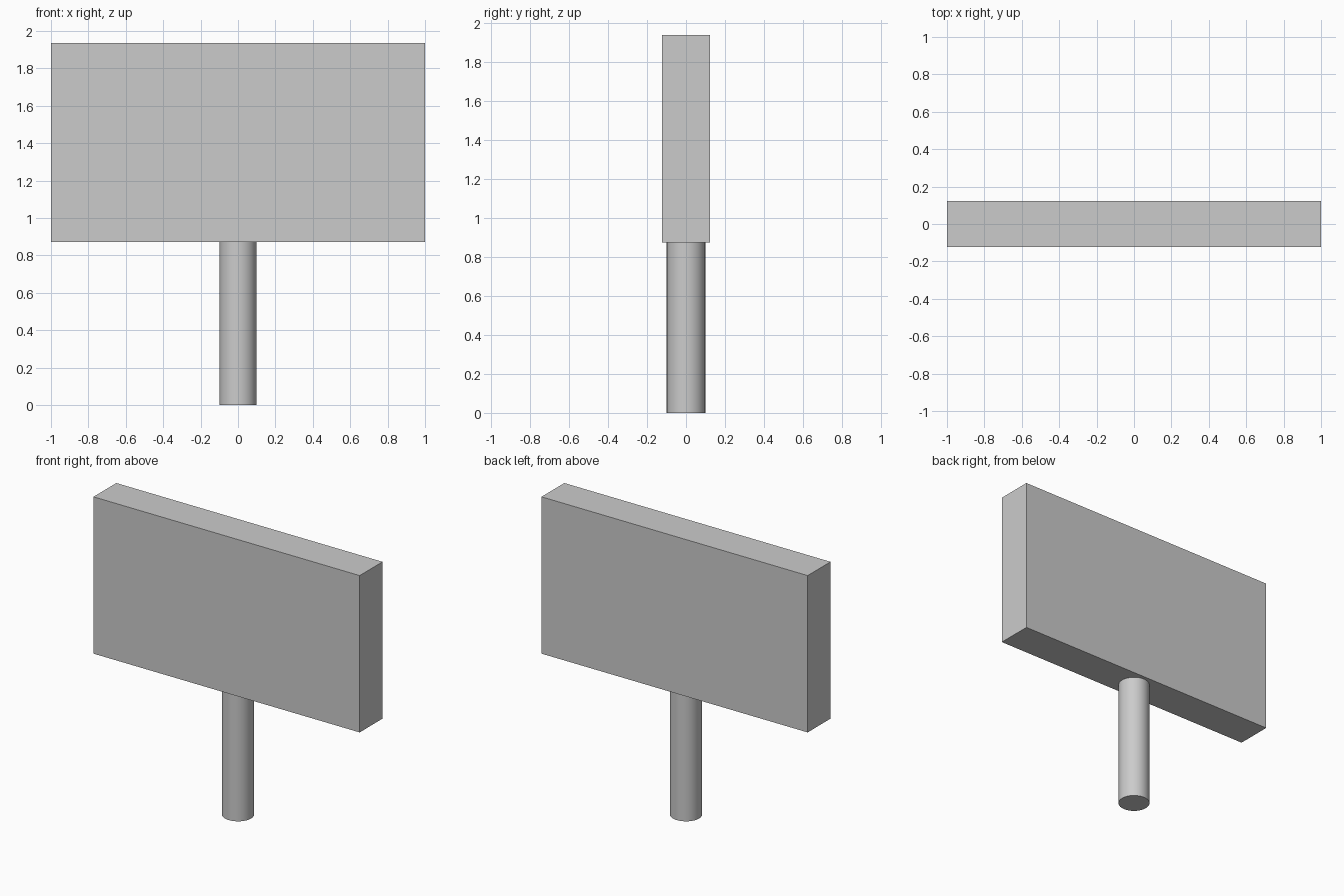
import bpy

if "Cube" in bpy.data.objects:
    bpy.data.objects.remove(bpy.data.objects["Cube"])

BOARD_BOTTOM, BOARD_TOP = 0.872, 1.937
POLE_RADIUS = 0.099

# Round support pole standing on the ground
bpy.ops.mesh.primitive_cylinder_add(vertices=32, radius=POLE_RADIUS, depth=BOARD_BOTTOM,
                                    location=(0, 0, BOARD_BOTTOM / 2))
pole = bpy.context.object
pole.name = "support_pole"
bpy.ops.object.shade_smooth_by_angle()

# Flat-faced sign board on top of the pole
bpy.ops.mesh.primitive_cube_add(size=1, location=(0, 0, (BOARD_BOTTOM + BOARD_TOP) / 2))
board = bpy.context.object
board.name = "sign_board"
board.scale = (2.0, 0.245, BOARD_TOP - BOARD_BOTTOM)
bpy.ops.object.transform_apply(location=False, rotation=False, scale=True)
